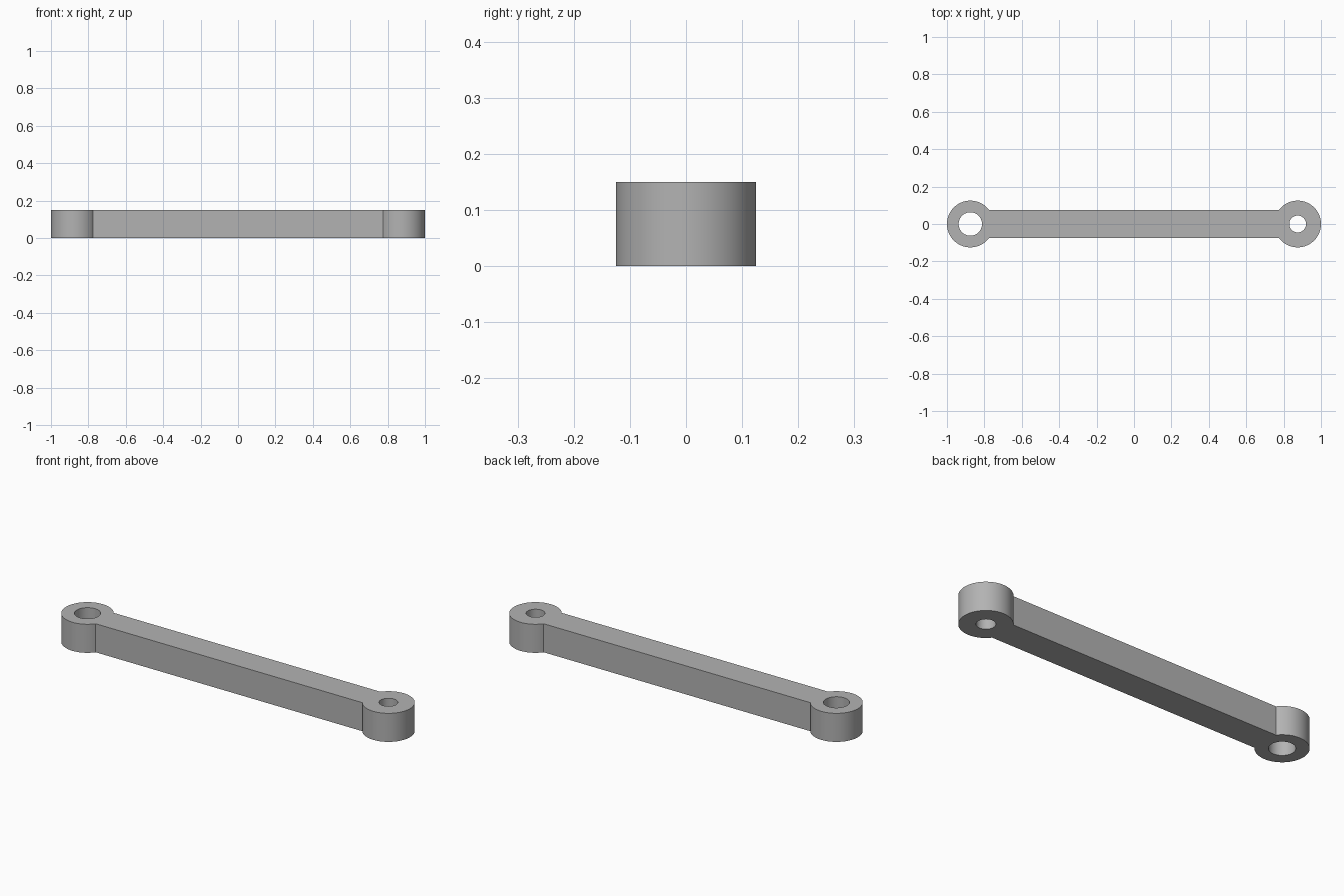
import bpy
import bmesh
from math import asin, cos, pi, sin

if "Cube" in bpy.data.objects:
    bpy.data.objects.remove(bpy.data.objects["Cube"])

HEIGHT = 0.15
HALF_WIDTH = 0.075
EYE_X = 0.875
EYE_RADIUS = 0.125
LEFT_BORE = 0.045
RIGHT_BORE = 0.0625
SEGMENTS = 64

# Plain grey metal
grey = bpy.data.materials.new("grey metal")
grey.use_nodes = True
colour = (0.45, 0.45, 0.45, 1)
grey.diffuse_color = colour
grey.node_tree.nodes["Principled BSDF"].inputs["Base Color"].default_value = colour


def arc(cx, radius, start, end, steps):
    angles = [start + (end - start) * i / steps for i in range(steps + 1)]
    return [(cx + radius * cos(a), radius * sin(a)) for a in angles]


def add_loop(bm, points):
    verts = [bm.verts.new((x, y, 0)) for x, y in points]
    return [bm.edges.new((a, b)) for a, b in zip(verts, verts[1:] + verts[:1])]


# Outline: two round eyes joined by a straight shank
neck = asin(HALF_WIDTH / EYE_RADIUS)
outline = arc(EYE_X, EYE_RADIUS, neck - pi, pi - neck, SEGMENTS)
outline += arc(-EYE_X, EYE_RADIUS, neck, 2 * pi - neck, SEGMENTS)

bm = bmesh.new()
edges = add_loop(bm, outline)

# Pin bores, the right one larger
for x, radius in ((EYE_X, LEFT_BORE), (-EYE_X, RIGHT_BORE)):
    edges += add_loop(bm, arc(x, radius, 0, 2 * pi, SEGMENTS)[:-1])

# Fill the flat profile and raise it to full thickness
bmesh.ops.triangle_fill(bm, edges=edges, use_beauty=True, normal=(0, 0, 1))
result = bmesh.ops.extrude_face_region(bm, geom=bm.faces[:], use_keep_orig=True)
top = [v for v in result["geom"] if isinstance(v, bmesh.types.BMVert)]
bmesh.ops.translate(bm, verts=top, vec=(0, 0, HEIGHT))
bmesh.ops.recalc_face_normals(bm, faces=bm.faces[:])

mesh = bpy.data.meshes.new("link_arm")
bm.to_mesh(mesh)
bm.free()
mesh.materials.append(grey)
link_arm = bpy.data.objects.new("link_arm", mesh)
bpy.context.collection.objects.link(link_arm)

# Smooth round walls, crisp rims and neck corners
bpy.ops.object.select_all(action="DESELECT")
link_arm.select_set(True)
bpy.context.view_layer.objects.active = link_arm
bpy.ops.object.shade_smooth_by_angle()
